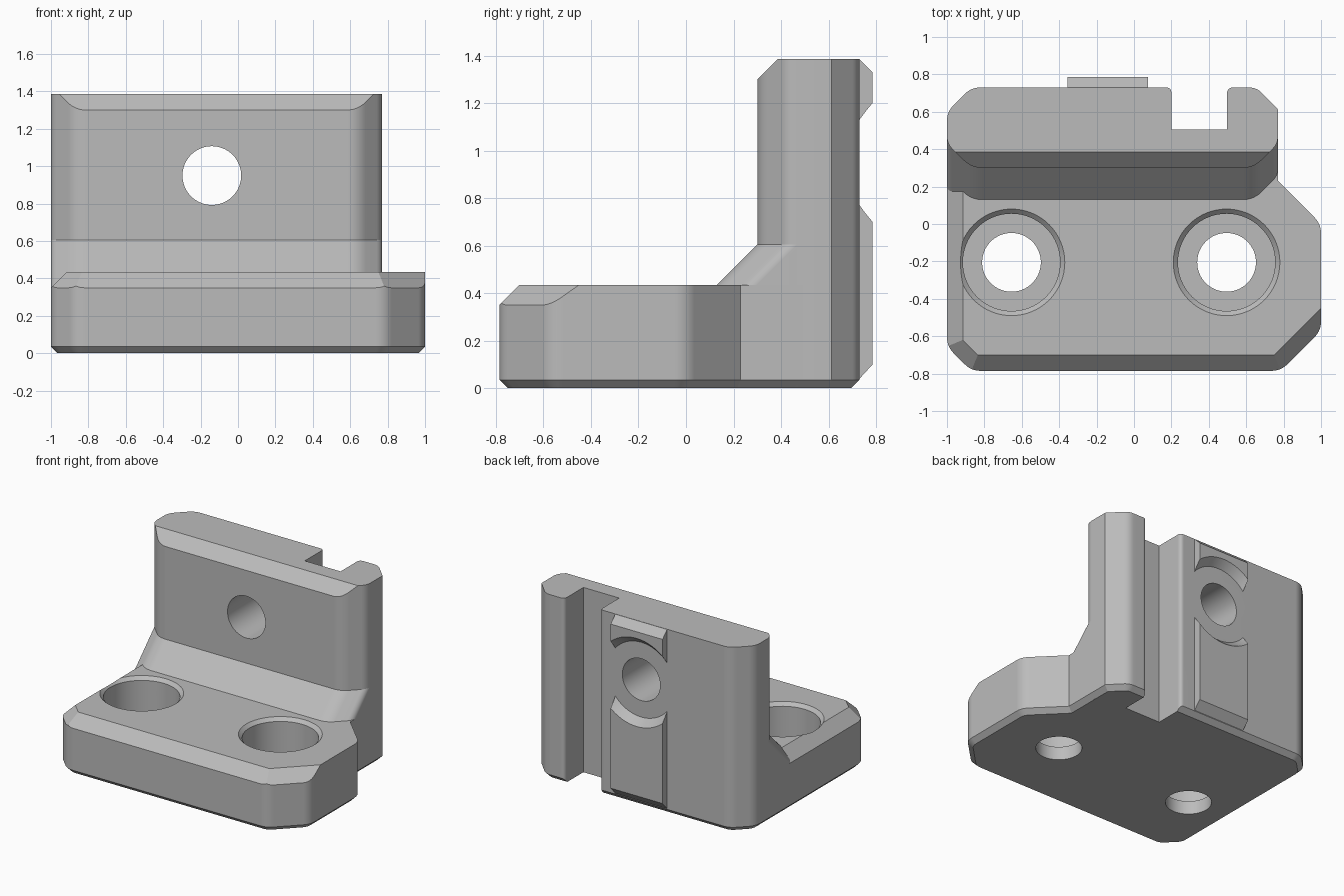
import bpy, bmesh, math
from mathutils import Vector

cube = bpy.data.objects.get("Cube")
if cube:
    bpy.data.objects.remove(cube, do_unlink=True)

grey = bpy.data.materials.new("plain_grey")
grey.use_nodes = True
COLOUR = (0.5, 0.5, 0.5, 1)
grey.diffuse_color = COLOUR
grey.node_tree.nodes["Principled BSDF"].inputs["Base Color"].default_value = COLOUR


def soften(corners, steps=7):
    """Round each (x, y, tangent length) corner of an outline."""
    out = []
    for i, (x, y, t) in enumerate(corners):
        p = Vector((x, y))
        if not t:
            out.append(p)
            continue
        before = Vector(corners[i - 1][:2])
        after = Vector(corners[(i + 1) % len(corners)][:2])
        a = p + (before - p).normalized() * t
        b = p + (after - p).normalized() * t
        for k in range(steps + 1):
            u = k / steps
            out.append(a * (1 - u) ** 2 + p * 2 * u * (1 - u) + b * u * u)
    return out


def inset(outline, d):
    """Offset a counter-clockwise outline inward with mitred corners."""
    out = []
    for i, p in enumerate(outline):
        e1 = (p - outline[i - 1]).normalized()
        e2 = (outline[(i + 1) % len(outline)] - p).normalized()
        n1, n2 = Vector((-e1.y, e1.x)), Vector((-e2.y, e2.x))
        out.append(p + (n1 + n2) * d / (1 + n1.dot(n2)))
    return out


def at_height(outline, z):
    return [(p[0], p[1], z) for p in outline]


def loft(name, rings, cuts=()):
    """Skin a stack of rings, cap it, then slice it with (point, normal) planes."""
    bm = bmesh.new()
    loops = [[bm.verts.new(co) for co in ring] for ring in rings]
    n = len(loops[0])
    for lo, hi in zip(loops, loops[1:]):
        for i in range(n):
            j = (i + 1) % n
            bm.faces.new((lo[i], lo[j], hi[j], hi[i]))
    bm.faces.new(loops[0][::-1])
    bm.faces.new(loops[-1])
    for point, normal in cuts:
        bmesh.ops.bisect_plane(bm, geom=bm.verts[:] + bm.edges[:] + bm.faces[:], dist=1e-5,
                               plane_co=point, plane_no=Vector(normal).normalized(),
                               clear_outer=True)
        rim = [e for e in bm.edges if e.is_boundary]
        bmesh.ops.holes_fill(bm, edges=rim, sides=0)
    bmesh.ops.recalc_face_normals(bm, faces=bm.faces[:])
    mesh = bpy.data.meshes.new(name)
    bm.to_mesh(mesh)
    bm.free()
    mesh.materials.append(grey)
    obj = bpy.data.objects.new(name, mesh)
    bpy.context.collection.objects.link(obj)
    return obj


def lathe(name, profile, centre, along_y=False, steps=64):
    """Revolve (radius, distance) pairs about a vertical or a y axis."""
    rings = []
    for r, d in profile:
        ring = []
        for k in range(steps):
            a = math.tau * k / steps
            u, v = r * math.cos(a), r * math.sin(a)
            ring.append((centre[0] + u, d, centre[1] + v) if along_y
                        else (centre[0] + u, centre[1] + v, d))
        rings.append(ring)
    return loft(name, rings)


def finish(obj, cutters=()):
    """Cut the part, then shade it with crisp edges."""
    bpy.ops.object.select_all(action="DESELECT")
    bpy.context.view_layer.objects.active = obj
    obj.select_set(True)
    for c in cutters:
        mod = obj.modifiers.new("cut", "BOOLEAN")
        mod.operation, mod.solver, mod.object = "DIFFERENCE", "EXACT", c
        bpy.ops.object.modifier_apply(modifier=mod.name)
    bpy.ops.object.shade_smooth_by_angle(angle=math.radians(25))
    weighted = obj.modifiers.new("even_shading", "WEIGHTED_NORMAL")
    weighted.keep_sharp = True


FOOT = 0.035      # bottom chamfer
DECK = 0.435      # top of the base
TOP = 1.385       # top of the wall
S = math.sqrt(2)

# Cutters: counterbored screw holes, wall hole, slot and tab relief
bore = [(0.157, -0.1), (0.157, 0.1), (0.26, 0.1), (0.26, 0.41), (0.335, 0.485)]
bores = [lathe("bore_cutter", bore, (x, -0.205)) for x in (-0.655, 0.495)]
wall_hole = lathe("wall_hole_cutter", [(0.157, 0), (0.157, 1)], (-0.14, 0.95), True)
relief = lathe("relief_cutter", [(0.235, 0.68), (0.353, 0.81)], (-0.14, 0.95), True)
slot_plan = soften([(0.2, 0.505, 0), (0.497, 0.505, 0), (0.497, 0.73, 0.035),
                    (0.6, 0.73, 0), (0.6, 0.8, 0), (0.1, 0.8, 0),
                    (0.1, 0.73, 0), (0.2, 0.73, 0.03)])
slot = loft("slot_cutter", [at_height(slot_plan, -0.1), at_height(slot_plan, 1.5)])

# Base plate with chamfered front and left top edges
plan = soften([(-1, -0.655, 0.05), (-0.87, -0.785, 0.05), (0.785, -0.785, 0.05),
               (1, -0.57, 0.05), (1, 0, 0.05), (0.77, 0.23, 0),
               (0.77, 0.49, 0), (-1, 0.49, 0)])
base = loft("base_plate",
            [at_height(inset(plan, FOOT), 0), at_height(plan, FOOT), at_height(plan, DECK)],
            [((0, -0.785, 0.35), (0, -1, 1)), ((-1, 0, 0.35), (-1, 0, 1)),
             ((1, -0.57, 0.35), (1, -1, S)), ((-1, -0.655, 0.35), (-1, -1, S))])
finish(base, bores)

# Upright wall with a chamfered front top edge
plan = soften([(-0.87, 0.3, 0.06), (0.64, 0.3, 0.06), (0.77, 0.43, 0.04),
               (0.77, 0.612, 0), (0.655, 0.73, 0.04), (-0.87, 0.73, 0.05),
               (-1, 0.6, 0.05), (-1, 0.43, 0.04)])
wall = loft("upright_wall",
            [at_height(inset(plan, FOOT), 0), at_height(plan, FOOT), at_height(plan, TOP)],
            [((0, 0.3, 1.3), (0, -1, 1))])
finish(wall, [slot, wall_hole])

# Sloped ramp joining the wall to the base
plan = soften([(-1, 0.43, 0.04), (-0.87, 0.3, 0.06), (0.64, 0.3, 0.06),
               (0.77, 0.43, 0.04), (0.77, 0.48, 0), (-1, 0.48, 0)])
low = [(p.x, p.y - 0.305 if p.y < 0.475 else p.y) for p in plan]
ramp = loft("corner_ramp", [at_height(low, 0.3), at_height(plan, 0.605)])
finish(ramp, bores)

# Raised locating tab on the back, relieved around the wall hole
side = [(0.69, 0.04), (0.73, 0.04), (0.785, 0.1), (0.785, 1.33), (0.731, 1.384), (0.69, 1.384)]
tab = loft("locating_tab", [[(x, y, z) for y, z in side] for x in (-0.355, 0.075)])
finish(tab, [relief])

for cutter in bores + [wall_hole, relief, slot]:
    bpy.data.objects.remove(cutter, do_unlink=True)
